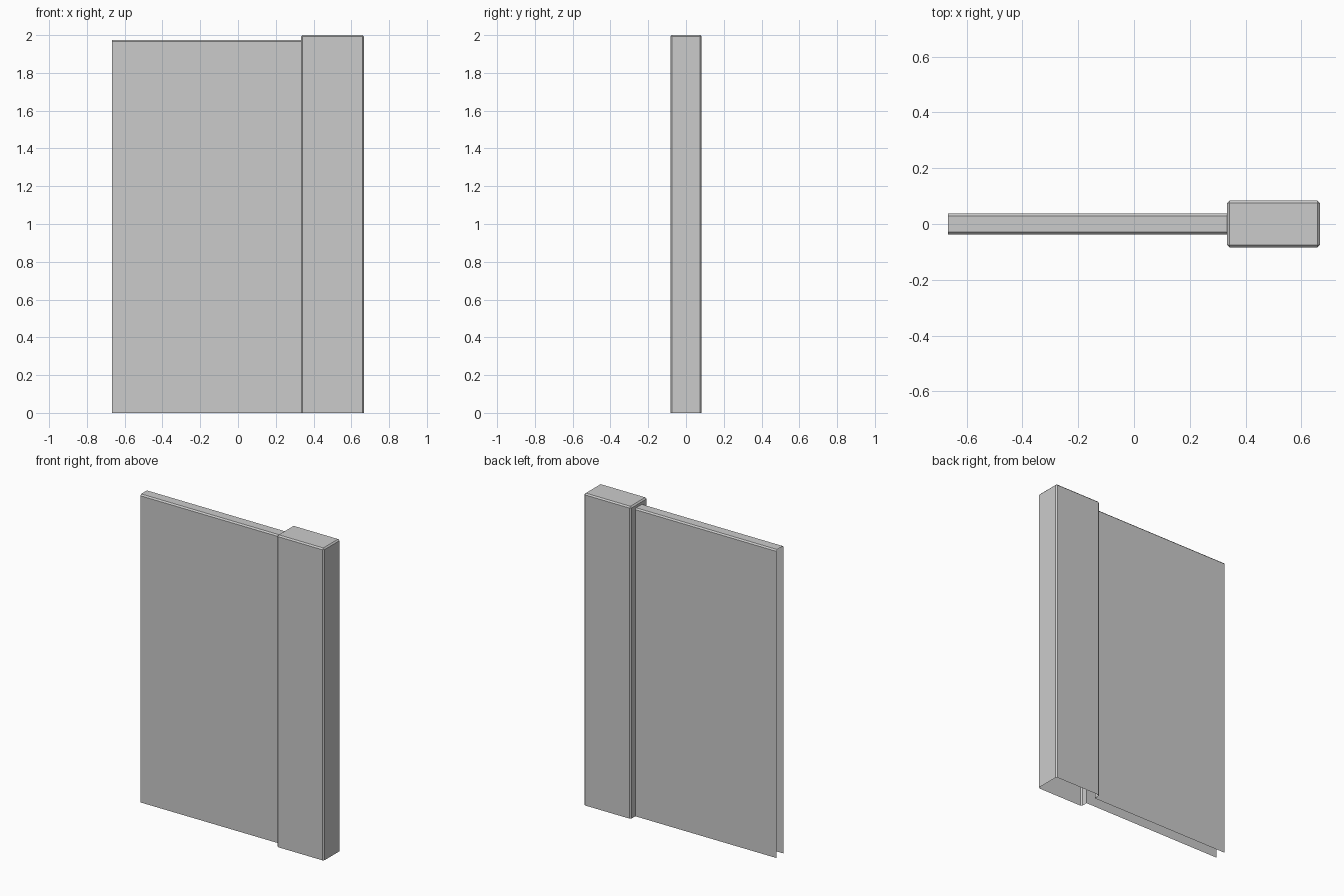
import bpy, bmesh

if "Cube" in bpy.data.objects:
    bpy.data.objects.remove(bpy.data.objects["Cube"])

HALF = 2 / 3          # half of total width
JOIN = 1 / 3          # where the panel meets the pillar
DEPTH = 1 / 12        # half depth of the pillar
HEIGHT = 2.0
PANEL_Y, PANEL_Z = 0.0375, 1.975
BEV = 0.0085          # chamfer on exposed edges

# Cross-section of the panel (y, z), open at the bottom
PROFILE = [(-PANEL_Y, 0), (-PANEL_Y, PANEL_Z - BEV), (-PANEL_Y + BEV, PANEL_Z),
           (PANEL_Y - BEV, PANEL_Z), (PANEL_Y, PANEL_Z - BEV), (PANEL_Y, 0)]


def finish(bm, name):
    mesh = bpy.data.meshes.new(name)
    bm.to_mesh(mesh)
    bm.free()
    obj = bpy.data.objects.new(name, mesh)
    bpy.context.collection.objects.link(obj)
    return obj


# Pillar: chamfered box, open underneath
bm = bmesh.new()
bmesh.ops.create_cube(bm, size=1)
bmesh.ops.scale(bm, vec=(HALF - JOIN, 2 * DEPTH, HEIGHT), verts=bm.verts)
bmesh.ops.translate(bm, vec=((HALF + JOIN) / 2, 0, HEIGHT / 2), verts=bm.verts)
edges = [e for e in bm.edges if max(v.co.z for v in e.verts) > 1]
bmesh.ops.bevel(bm, geom=edges, offset=BEV, offset_type='OFFSET',
                segments=1, affect='EDGES')
bm.normal_update()
side = next(f for f in bm.faces if f.normal.x < -0.99)
bottom = next(f for f in bm.faces if f.normal.z < -0.99)

# Inner pillar side, notched where the hollow panel opens into it
corner = {(v.co.y > 0, v.co.z > 1): v for v in side.verts}
bmesh.ops.delete(bm, geom=[side, bottom], context='FACES_ONLY')
notch = [bm.verts.new((JOIN, y, z)) for y, z in PROFILE]
bm.faces.new([corner[False, False]] + notch + [corner[True, False],
             corner[True, True], corner[False, True]])
bmesh.ops.recalc_face_normals(bm, faces=bm.faces)
finish(bm, "pillar")

# Wall panel: profile swept along x, open at the far end and underneath
bm = bmesh.new()
a = [bm.verts.new((-HALF, y, z)) for y, z in PROFILE]
b = [bm.verts.new((JOIN, y, z)) for y, z in PROFILE]
for i in range(len(PROFILE) - 1):
    bm.faces.new((a[i], b[i], b[i + 1], a[i + 1]))
finish(bm, "wall_panel")
